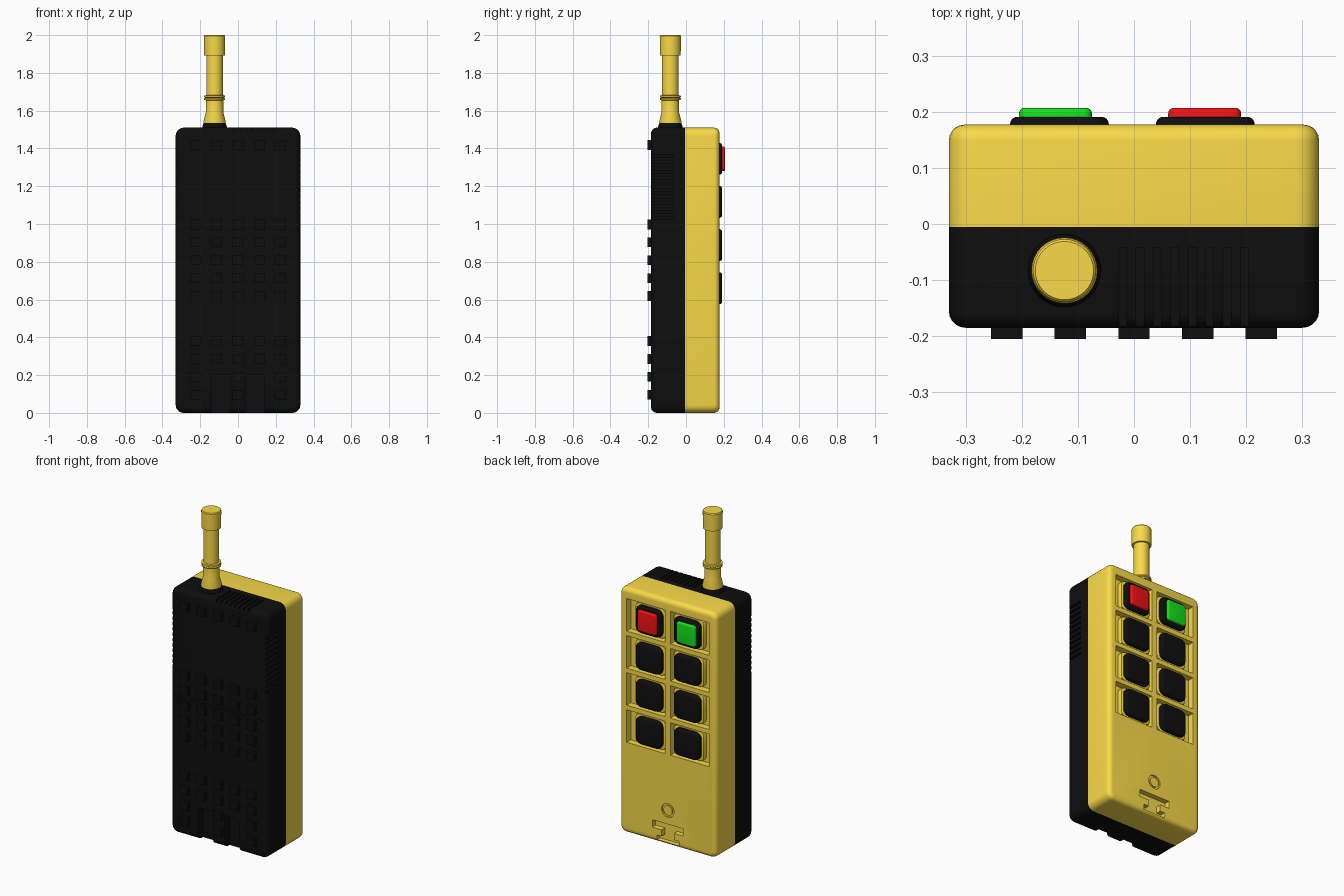
import bpy, bmesh, math
from mathutils import Matrix

if "Cube" in bpy.data.objects:
    bpy.data.objects.remove(bpy.data.objects["Cube"])


def material(name, rgb):
    m = bpy.data.materials.new(name)
    m.diffuse_color = (*rgb, 1)
    m.use_nodes = True
    m.node_tree.nodes["Principled BSDF"].inputs["Base Color"].default_value = m.diffuse_color
    return m


YELLOW = material("yellow_plastic", (0.95, 0.70, 0.066))
BLACK = material("black_plastic", (0.0045, 0.0045, 0.0045))
RED = material("red_plastic", (0.88, 0.006, 0.007))
GREEN = material("green_plastic", (0.007, 0.75, 0.012))


def finish(bm, name, mat, angle=35):
    bmesh.ops.recalc_face_normals(bm, faces=bm.faces)
    me = bpy.data.meshes.new(name)
    bm.to_mesh(me)
    bm.free()
    ob = bpy.data.objects.new(name, me)
    bpy.context.collection.objects.link(ob)
    if mat:
        me.materials.append(mat)
        smooth(ob, angle)
    return ob


def smooth(ob, angle=35):
    bpy.ops.object.select_all(action='DESELECT')
    bpy.context.view_layer.objects.active = ob
    ob.select_set(True)
    bpy.ops.object.shade_smooth_by_angle(angle=math.radians(angle))


def add_box(bm, x0, x1, y0, y1, z0, z1):
    mat = Matrix.Translation(((x0 + x1) / 2, (y0 + y1) / 2, (z0 + z1) / 2)) @ \
        Matrix.Diagonal((x1 - x0, y1 - y0, z1 - z0, 1))
    bmesh.ops.create_cube(bm, size=1, matrix=mat)


def boxes(name, mat, items):
    bm = bmesh.new()
    for b in items:
        add_box(bm, *b)
    return finish(bm, name, mat)


def rounded_box(name, mat, dims, corner, rim, flat_y, segs=5):
    """Box with rounded xz corners and a rounded rim, square at y = flat_y."""
    bm = bmesh.new()
    add_box(bm, *dims)
    along = [e for e in bm.edges if abs(e.verts[0].co.y - e.verts[1].co.y) > 1e-4]
    bmesh.ops.bevel(bm, geom=along, offset=corner, segments=segs, profile=0.5, affect='EDGES')
    edges = [e for e in bm.edges if all(abs(v.co.y - flat_y) > 1e-4 for v in e.verts)]
    bmesh.ops.bevel(bm, geom=edges, offset=rim, segments=segs, profile=0.5, affect='EDGES')
    return finish(bm, name, mat)


def carve(ob, cutter):
    mod = ob.modifiers.new("carve", 'BOOLEAN')
    mod.operation = 'DIFFERENCE'
    mod.solver = 'EXACT'
    mod.object = cutter
    cutter.hide_render = True
    bpy.ops.object.select_all(action='DESELECT')
    bpy.context.view_layer.objects.active = ob
    ob.select_set(True)
    bpy.ops.object.modifier_apply(modifier=mod.name)
    bpy.data.objects.remove(cutter)


def lathe(name, mat, profile, centre, steps=32):
    bm = bmesh.new()
    vs = [bm.verts.new((r + centre[0], centre[1], z)) for r, z in profile]
    es = [bm.edges.new(p) for p in zip(vs, vs[1:])]
    bmesh.ops.spin(bm, geom=vs + es, cent=(*centre, 0), axis=(0, 0, 1),
                   angle=2 * math.pi, steps=steps)
    bmesh.ops.remove_doubles(bm, verts=bm.verts, dist=1e-4)
    return finish(bm, name, mat)


# Two halves of the housing
keypad_shell = rounded_box("keypad_shell", YELLOW, (-0.33, 0.33, -0.005, 0.177, 0, 1.51), 0.042, 0.028, -0.005)
battery_shell = rounded_box("battery_shell", BLACK, (-0.33, 0.33, -0.185, -0.005, 0, 1.51), 0.042, 0.03, -0.005)

# Key pockets and the lower latch slot in the keypad side
COLS = (-0.133, 0.127)
ROWS = [1.345 - 0.2283 * i for i in range(4)]
pockets = []
for x in COLS:
    s = 1 if x > 0 else -1
    for z in ROWS:
        a, b = sorted((s * 0.018, s * 0.28))
        pockets.append((a, b, 0.137, 0.2, z - 0.1, z + 0.1))
carve(keypad_shell, boxes("pocket_cutter", None, pockets))
for half_width, z0, z1 in ((0.105, 0.085, 0.13), (0.042, 0.03, 0.1), (0.075, 0.015, 0.045)):
    carve(keypad_shell, boxes("latch_cutter", None, [(-half_width, half_width, 0.145, 0.2, z0, z1)]))

# Ring groove around the screw cover
bm = bmesh.new()
rings = []
for y in (0.168, 0.19):
    for r in (0.03, 0.042):
        rings.append([bm.verts.new((r * math.cos(t), y, 0.215 + r * math.sin(t)))
                      for t in [2 * math.pi * k / 32 for k in range(32)]])
for p, q in ((0, 1), (1, 3), (3, 2), (2, 0)):
    for k in range(32):
        n = (k + 1) % 32
        bm.faces.new((rings[p][k], rings[p][n], rings[q][n], rings[q][k]))
carve(keypad_shell, finish(bm, "ring_cutter", None))
smooth(keypad_shell)

# Keys with a yellow collar, coloured caps on the top two
for ci, x in enumerate(COLS):
    for ri, z in enumerate(ROWS):
        tag = f"{ci + 1}_{ri + 1}"
        rounded_box("key_collar_" + tag, YELLOW,
                    (x - 0.103, x + 0.103, 0.13, 0.164, z - 0.09, z + 0.09), 0.025, 0.003, 0.13, 2)
        rounded_box("key_" + tag, BLACK,
                    (x - 0.088, x + 0.088, 0.135, 0.191, z - 0.084, z + 0.084), 0.036, 0.013, 0.135, 4)
for name, mat, x in (("start_cap", GREEN, -0.14), ("stop_cap", RED, 0.126)):
    z = ROWS[0]
    rounded_box(name, mat, (x - 0.065, x + 0.065, 0.18, 0.207, z - 0.065, z + 0.065), 0.015, 0.01, 0.18, 4)

# Vent slots on both sides and the top, wrapping round the rear edge
vents = []
for i in range(11):
    z = 1.03 + 0.033 * i
    for s in (-1, 1):
        a, b = sorted((s * 0.315, s * 0.35))
        vents.append((a, b, -0.2, -0.07, z - 0.007, z + 0.007))
for i in range(8):
    x = -0.02 + 0.031 * i
    vents.append((x - 0.007, x + 0.007, -0.2, -0.042, 1.493, 1.53))
# Belt clip notches at the bottom
for x in (-0.09, 0.09):
    vents.append((x - 0.05, x + 0.05, -0.2, -0.14, -0.02, 0.2))
carve(battery_shell, boxes("vent_cutter", None, vents))
# Battery cover seam
seam = [(-0.32, -0.26, -0.2, -0.18, 0.848, 0.855), (-0.19, 0.19, -0.2, -0.18, 0.848, 0.855),
        (0.26, 0.32, -0.2, -0.18, 0.848, 0.855)]
carve(battery_shell, boxes("seam_cutter", None, seam))
smooth(battery_shell)

# Grip studs on the rear, leaving the clip notches free
studs = []
for z in (1.418, 0.998, 0.903, 0.808, 0.713, 0.618, 0.381, 0.286, 0.191, 0.096):
    for i in range(-2, 3):
        x = i * 0.1135
        if z < 0.2 and abs(i) == 1:
            continue
        studs.append((x - 0.028, x + 0.028, -0.205, -0.175, z - 0.026, z + 0.026))
boxes("grip_studs", BLACK, studs)

# Antenna and its socket
C = (-0.124, -0.083)
lathe("antenna_socket", BLACK, [(0, 1.48), (0.065, 1.48), (0.065, 1.515), (0.058, 1.535), (0, 1.535)], C)
lathe("antenna", YELLOW, [
    (0, 1.525), (0.057, 1.525), (0.059, 1.54), (0.046, 1.592), (0.046, 1.655), (0.055, 1.657),
    (0.056, 1.664), (0.05, 1.668), (0.056, 1.672), (0.055, 1.68), (0.044, 1.682), (0.044, 1.893),
    (0.055, 1.893), (0.056, 1.995), (0.052, 2.0), (0, 2.0)], C)
